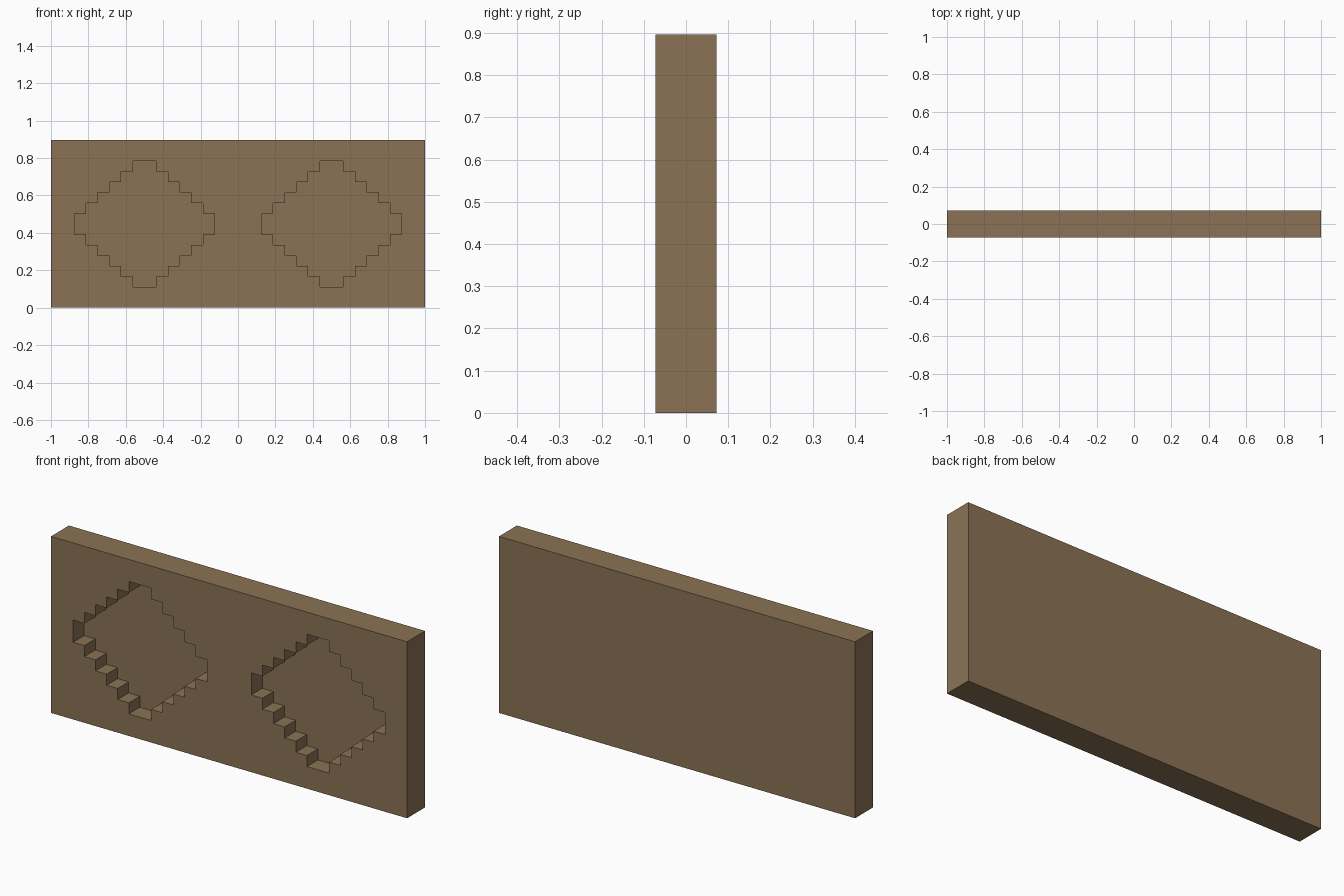
import bpy, bmesh

if "Cube" in bpy.data.objects:
    bpy.data.objects.remove(bpy.data.objects["Cube"])

W, T, H = 2.0, 0.144, 0.896       # panel width, thickness, height
SX, SZ = W / 32, H / 16           # stair step of the diamond outline
DEPTH = 0.088                     # recess depth

wood = bpy.data.materials.new("brown")
wood.diffuse_color = (0.258, 0.171, 0.091, 1)
wood.use_nodes = True
wood.node_tree.nodes["Principled BSDF"].inputs["Base Color"].default_value = wood.diffuse_color


def make_object(name, bm):
    bmesh.ops.recalc_face_normals(bm, faces=bm.faces[:])
    me = bpy.data.meshes.new(name)
    bm.to_mesh(me)
    bm.free()
    me.materials.append(wood)
    ob = bpy.data.objects.new(name, me)
    bpy.context.collection.objects.link(ob)
    return ob


def stepped_diamond():
    """Outline in step units: one quadrant of stairs, mirrored to all four."""
    quad = []
    for i in range(1, 7):                      # from the top down to the right
        quad += [(i, 7 - i), (i, 6 - i)]
    quad.pop()                                 # widest row crosses the centre
    right = quad + [(x, -z) for x, z in reversed(quad)]
    return right + [(-x, -z) for x, z in right]


# wall panel
bm = bmesh.new()
bmesh.ops.create_cube(bm, size=1)
for v in bm.verts:
    v.co = (v.co.x * W, v.co.y * T, (v.co.z + 0.5) * H)
panel = make_object("wall_panel", bm)

# stepped diamond recesses in the front
for side, cx in (("left", -0.5), ("right", 0.5)):
    bm = bmesh.new()
    y0 = -T / 2 - 0.05
    face = bm.faces.new([bm.verts.new((cx + x * SX, y0, H / 2 + z * SZ))
                         for x, z in stepped_diamond()])
    ext = bmesh.ops.extrude_face_region(bm, geom=[face], use_keep_orig=True)
    for v in ext["geom"]:
        if isinstance(v, bmesh.types.BMVert):
            v.co.y = -T / 2 + DEPTH
    cutter = make_object(side + "_recess_cutter", bm)
    cutter.hide_render = True
    cutter.hide_viewport = True
    mod = panel.modifiers.new(side + "_recess", 'BOOLEAN')
    mod.operation = 'DIFFERENCE'
    mod.solver = 'EXACT'
    mod.object = cutter
